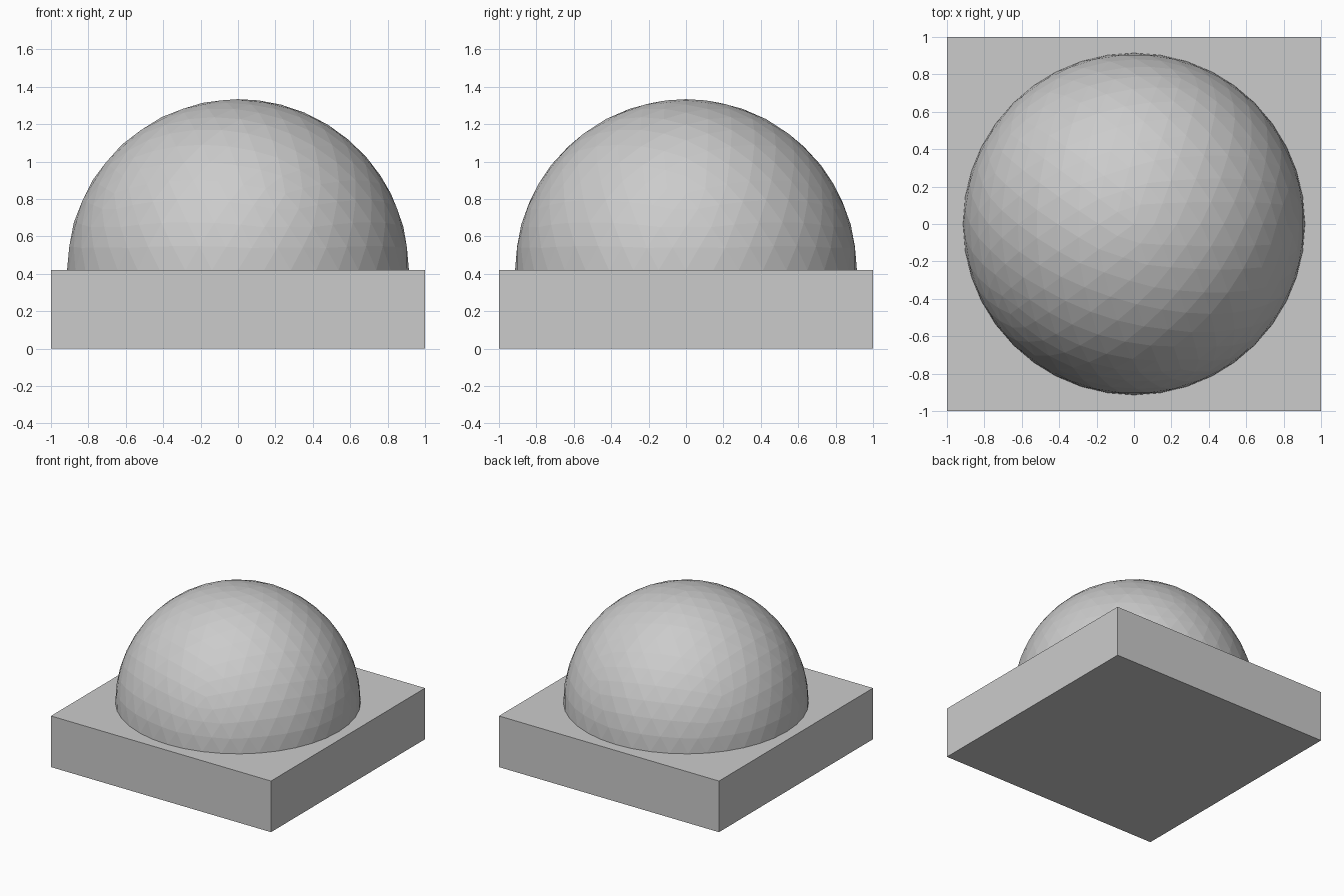
import bpy
import bmesh
from mathutils import Matrix

if "Cube" in bpy.data.objects:
    bpy.data.objects.remove(bpy.data.objects["Cube"])

BASE_HEIGHT = 0.42
RADIUS = 0.914


def add_object(name, bm):
    mesh = bpy.data.meshes.new(name)
    bm.to_mesh(mesh)
    bm.free()
    obj = bpy.data.objects.new(name, mesh)
    bpy.context.collection.objects.link(obj)
    return obj


# Square slab
bm = bmesh.new()
bmesh.ops.create_cube(bm, size=1, matrix=Matrix.Translation((0, 0, BASE_HEIGHT / 2))
                      @ Matrix.Diagonal((2, 2, BASE_HEIGHT, 1)))
add_object("base_slab", bm)

# Faceted half sphere, cut level with the top of the slab
bm = bmesh.new()
bmesh.ops.create_icosphere(bm, subdivisions=4, radius=RADIUS,
                           matrix=Matrix.Translation((0, 0, BASE_HEIGHT)))
bmesh.ops.bisect_plane(bm, geom=bm.verts[:] + bm.edges[:] + bm.faces[:],
                       plane_co=(0, 0, BASE_HEIGHT), plane_no=(0, 0, 1),
                       clear_inner=True)
bmesh.ops.holes_fill(bm, edges=[e for e in bm.edges if e.is_boundary], sides=0)
bmesh.ops.recalc_face_normals(bm, faces=bm.faces[:])
add_object("dome", bm)
